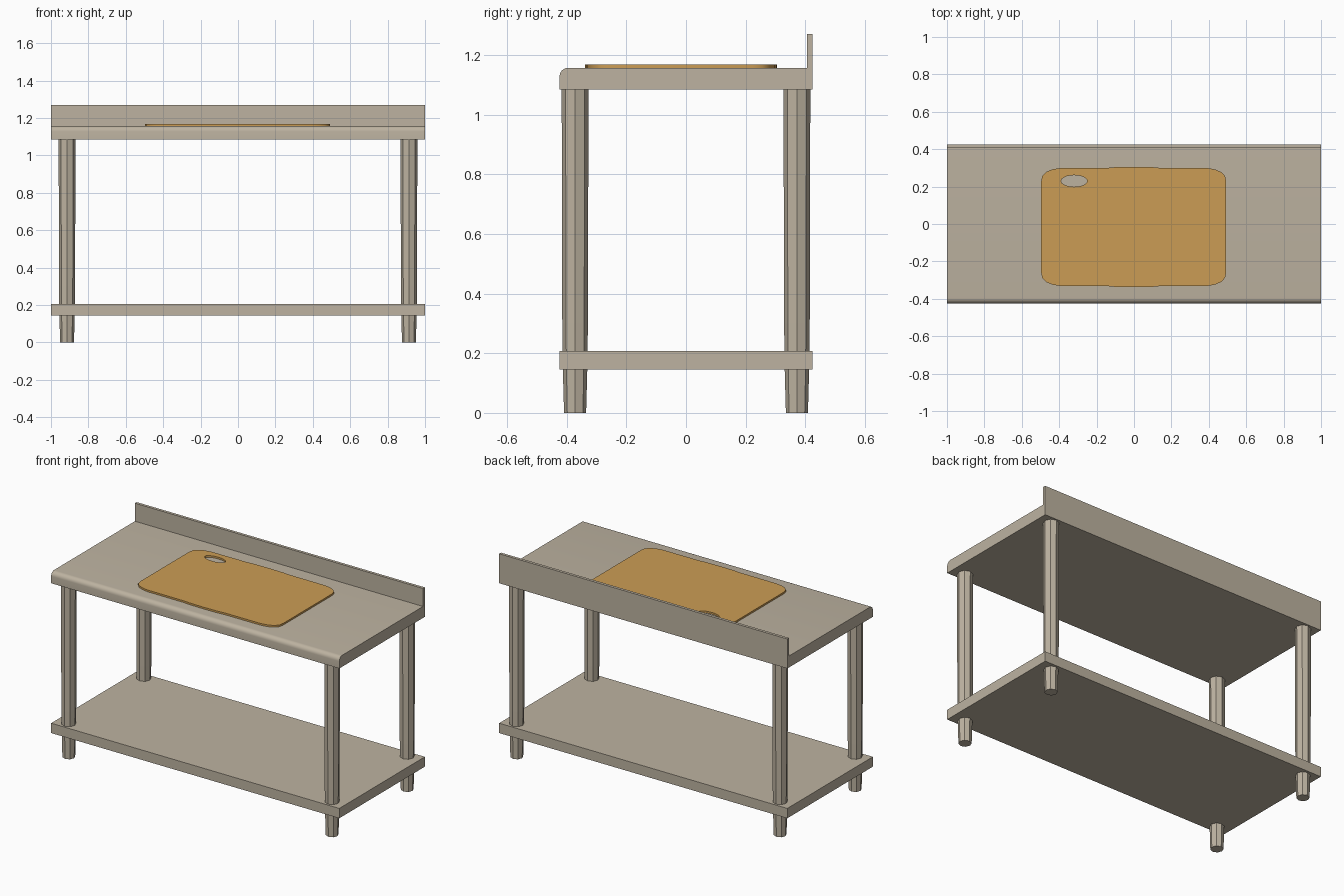
import bpy, bmesh, math

if "Cube" in bpy.data.objects:
    bpy.data.objects.remove(bpy.data.objects["Cube"])


def material(name, rgb):
    m = bpy.data.materials.new(name)
    m.diffuse_color = (*rgb, 1)
    m.use_nodes = True
    m.node_tree.nodes["Principled BSDF"].inputs["Base Color"].default_value = m.diffuse_color
    return m


STEEL = material("warm grey steel", (0.51, 0.45, 0.355))
WOOD = material("golden wood", (0.60, 0.335, 0.09))


def finish(name, bm, mat):
    bmesh.ops.recalc_face_normals(bm, faces=bm.faces)
    me = bpy.data.meshes.new(name)
    bm.to_mesh(me)
    bm.free()
    ob = bpy.data.objects.new(name, me)
    bpy.context.collection.objects.link(ob)
    me.materials.append(mat)
    return ob


def extrude_x(name, profile, mat):
    """Sweep a y/z profile across the full width of the table."""
    bm = bmesh.new()
    face = bm.faces.new([bm.verts.new((-1, y, z)) for y, z in profile])
    ext = bmesh.ops.extrude_face_region(bm, geom=[face], use_keep_orig=True)
    moved = [v for v in ext["geom"] if isinstance(v, bmesh.types.BMVert)]
    bmesh.ops.translate(bm, verts=moved, vec=(2, 0, 0))
    return finish(name, bm, mat)


def smooth(ob):
    bpy.ops.object.select_all(action="DESELECT")
    ob.select_set(True)
    bpy.context.view_layer.objects.active = ob
    bpy.ops.object.shade_smooth_by_angle(angle=math.radians(30))


# worktop with rounded front lip and upright splashback
R = 0.028
lip = [(-0.424 + R - R * math.cos(a), 1.157 - R + R * math.sin(a))
       for a in (math.pi / 2 * i / 6 for i in range(7))]
worktop = extrude_x("worktop", [(-0.424, 1.085)] + lip +
                    [(0.406, 1.157), (0.406, 1.27), (0.424, 1.27), (0.424, 1.085)], STEEL)
smooth(worktop)

# lower shelf
extrude_x("lower_shelf", [(-0.424, 0.145), (-0.424, 0.207), (0.424, 0.207), (0.424, 0.145)], STEEL)


# tapered eight-sided legs
def leg(name, cx, cy):
    bm = bmesh.new()
    rings = []
    for z, r in ((0, 0.037), (0.145, 0.041), (0.3, 0.043), (1.086, 0.045)):
        rings.append([bm.verts.new((cx + r * math.cos(i * math.pi / 4),
                                    cy + r * math.sin(i * math.pi / 4), z)) for i in range(8)])
    for a, b in zip(rings, rings[1:]):
        for i in range(8):
            j = (i + 1) % 8
            bm.faces.new((a[i], a[j], b[j], b[i]))
    bm.faces.new(rings[0])
    bm.faces.new(rings[-1])
    finish(name, bm, STEEL)


for sx, side in ((-1, "left"), (1, "right")):
    for sy, end in ((-1, "front"), (1, "back")):
        leg(f"{end}_{side}_leg", sx * 0.914, sy * 0.372)

# chopping board: rounded, slightly bowed outline with an oval handle hole
quarter = [(0.495, 0.0), (0.495, 0.24), (0.489, 0.272), (0.468, 0.294), (0.435, 0.308),
           (0.395, 0.315), (0.14, 0.316), (0.10, 0.32), (0.0, 0.322)]
half = quarter + [(-x, y) for x, y in quarter[-2::-1]]
outline = half + [(x, -y) for x, y in half[-2:0:-1]]
outline = [(x - 0.002, y - 0.016) for x, y in outline]
hole = [(-0.32 + 0.07 * math.cos(a), 0.23 + 0.031 * math.sin(a))
        for a in (math.tau * i / 20 for i in range(20))]

curve = bpy.data.curves.new("chopping_board", "CURVE")
curve.dimensions = "2D"
curve.fill_mode = "BOTH"
curve.extrude = 0.0055
for pts in (outline, hole):
    sp = curve.splines.new("POLY")
    sp.points.add(len(pts) - 1)
    for p, (x, y) in zip(sp.points, pts):
        p.co = (x, y, 0, 1)
    sp.use_cyclic_u = True
curve.materials.append(WOOD)
board = bpy.data.objects.new("chopping_board", curve)
board.location.z = 1.163
bpy.context.collection.objects.link(board)
bpy.ops.object.select_all(action="DESELECT")
board.select_set(True)
bpy.context.view_layer.objects.active = board
bpy.ops.object.convert(target="MESH")
